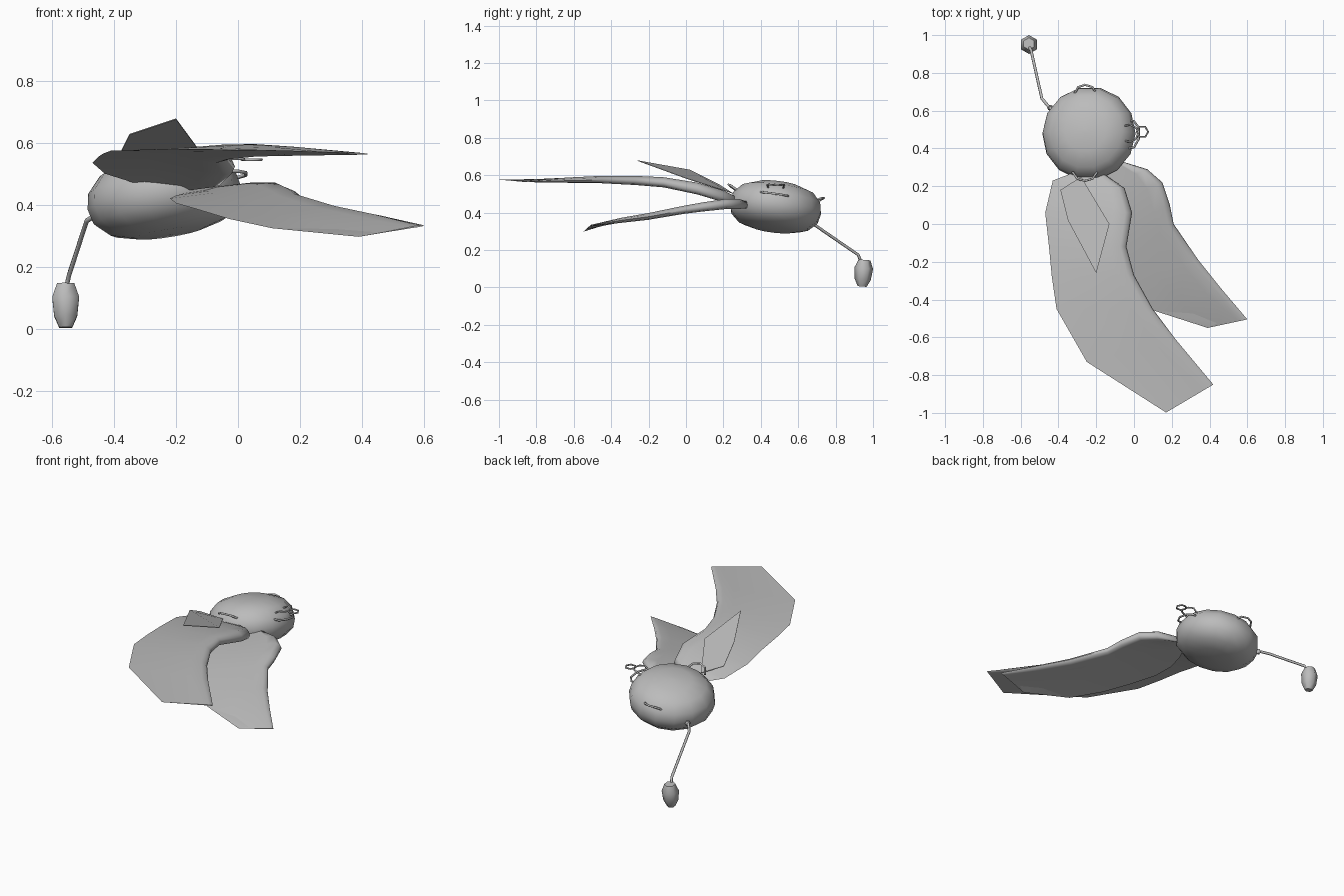
import bpy, bmesh, math
from mathutils import Vector, Matrix

grey = bpy.data.materials.new("light_grey")
grey.diffuse_color = (0.5, 0.5, 0.5, 1)


def finish(name, bm, smooth=60):
    bmesh.ops.recalc_face_normals(bm, faces=bm.faces)
    me = bpy.data.meshes.new(name)
    bm.to_mesh(me)
    bm.free()
    me.materials.append(grey)
    ob = bpy.data.objects.new(name, me)
    bpy.context.collection.objects.link(ob)
    bpy.ops.object.select_all(action='DESELECT')
    ob.select_set(True)
    bpy.context.view_layer.objects.active = ob
    if smooth:
        bpy.ops.object.shade_smooth_by_angle(angle=math.radians(smooth))
    return ob


def skin(bm, rings):
    """Join closed rings of points and cap both ends."""
    vs = [[bm.verts.new(p) for p in r] for r in rings]
    n = len(vs[0])
    for a, b in zip(vs, vs[1:]):
        for i in range(n):
            j = (i + 1) % n
            bm.faces.new((a[i], a[j], b[j], b[i]))
    bm.faces.new(vs[0])
    bm.faces.new(vs[-1])


def lathe(name, profile, n, loc, rot):
    bm = bmesh.new()
    m = Matrix.Translation(loc) @ rot
    skin(bm, [[m @ Vector((r * math.cos(2 * math.pi * k / n),
                           r * math.sin(2 * math.pi * k / n), z))
               for k in range(n)] for r, z in profile])
    return finish(name, bm)


def tube(name, pts, r=0.006, closed=False):
    """Thin wire with six sides through the given points."""
    cu = bpy.data.curves.new(name, 'CURVE')
    cu.dimensions = '3D'
    cu.bevel_depth = r
    cu.bevel_resolution = 1
    cu.use_fill_caps = True
    sp = cu.splines.new('POLY')
    sp.points.add(len(pts) - 1)
    for p, c in zip(sp.points, pts):
        p.co = (*c, 1)
    sp.use_cyclic_u = closed
    cu.materials.append(grey)
    ob = bpy.data.objects.new(name, cu)
    bpy.context.collection.objects.link(ob)


def wing(name, rows):
    """Loft a foil with a round leading edge and a sharp trailing edge."""
    foil = [(0, 0), (0.02, 0.6), (0.08, 1), (0.22, 0.85), (0.6, 0.35), (1, 0.06),
            (0.6, -0.2), (0.22, -0.5), (0.08, -0.8), (0.02, -0.6)]
    bm = bmesh.new()
    skin(bm, [[Vector(a).lerp(Vector(b), t) + Vector((0, 0, h * th))
               for t, h in foil] for a, b, th in rows])
    return finish(name, bm)


# Flattened round body, tilted
tilt = Matrix.Rotation(math.radians(-9), 4, 'Y') @ Matrix.Rotation(math.radians(-7), 4, 'X')
lathe("body", [(0.01, 0.127), (0.11, 0.12), (0.195, 0.09), (0.24, 0.04), (0.25, -0.01),
               (0.238, -0.06), (0.19, -0.105), (0.11, -0.127), (0.01, -0.132)],
      14, (-0.24, 0.48, 0.435), tilt)

# Upper wing, and the lower wing on the other side
wing("upper_wing", [
    ((-0.18, 0.28, 0.46), (-0.30, 0.28, 0.46), 0.02),
    ((-0.05, 0.19, 0.485), (-0.43, 0.23, 0.50), 0.035),
    ((-0.01, 0.06, 0.525), (-0.47, 0.06, 0.535), 0.035),
    ((-0.04, -0.12, 0.56), (-0.45, -0.12, 0.555), 0.03),
    ((0.00, -0.27, 0.57), (-0.435, -0.28, 0.565), 0.027),
    ((0.10, -0.45, 0.575), (-0.41, -0.45, 0.575), 0.022),
    ((0.22, -0.61, 0.572), (-0.25, -0.73, 0.58), 0.016),
    ((0.42, -0.85, 0.565), (0.17, -0.998, 0.576), 0.003)])
wing("lower_wing", [
    ((-0.06, 0.33, 0.44), (-0.16, 0.28, 0.44), 0.02),
    ((0.07, 0.29, 0.445), (-0.20, 0.18, 0.43), 0.03),
    ((0.15, 0.22, 0.445), (-0.22, 0.08, 0.42), 0.03),
    ((0.19, 0.10, 0.43), (-0.20, -0.04, 0.405), 0.027),
    ((0.21, 0.00, 0.415), (-0.13, -0.18, 0.385), 0.024),
    ((0.34, -0.19, 0.38), (-0.03, -0.32, 0.355), 0.02),
    ((0.46, -0.34, 0.36), (0.11, -0.46, 0.325), 0.015),
    ((0.60, -0.505, 0.335), (0.39, -0.55, 0.298), 0.003)])

# Pointed feather standing off the upper wing
bm = bmesh.new()
pts = [(-0.20, -0.26, 0.68), (-0.35, 0.02, 0.63), (-0.39, 0.18, 0.55),
       (-0.28, 0.25, 0.505), (-0.13, 0.00, 0.585)]
skin(bm, [[Vector(p) + Vector((0, 0, d)) for p in pts] for d in (-0.003, 0)])
finish("feather", bm, 0)

# Hanging cord with a barrel bob and its socket
tube("cord", [(-0.43, 0.60, 0.375), (-0.455, 0.625, 0.37), (-0.488, 0.665, 0.35),
              (-0.545, 0.92, 0.175), (-0.553, 0.935, 0.14)], 0.008)
lathe("cord_socket", [(0.008, -0.014), (0.016, 0), (0.008, 0.014)], 8,
      (-0.443, 0.615, 0.37), Matrix.Identity(4))
lathe("bob", [(0.024, -0.073), (0.043, -0.035), (0.05, 0.025), (0.032, 0.07)], 6,
      (-0.556, 0.948, 0.078),
      Matrix.Rotation(math.radians(-5), 4, 'X') @ Matrix.Rotation(math.radians(30), 4, 'Z'))

# Wire loops on the front, back and right of the body
tube("front_loop", [(-0.325, 0.275, 0.515), (-0.30, 0.24, 0.54), (-0.26, 0.228, 0.55),
                    (-0.22, 0.24, 0.545), (-0.195, 0.275, 0.52)])
tube("back_loop", [(-0.315, 0.69, 0.45), (-0.295, 0.725, 0.472), (-0.26, 0.737, 0.478),
                   (-0.22, 0.725, 0.478), (-0.20, 0.69, 0.465)])
tube("right_loop", [(-0.04, 0.40, 0.51), (0.0, 0.405, 0.51), (0.025, 0.45, 0.505),
                    (0.025, 0.51, 0.497), (0.0, 0.545, 0.49), (-0.04, 0.545, 0.49)])
tube("right_ring", [(0.045 + 0.03 * math.cos(k * math.pi / 3),
                     0.488 + 0.03 * math.sin(k * math.pi / 3), 0.547) for k in range(6)],
     0.005, True)
for side, s in (("back", 1), ("front", -1)):
    tube(side + "_prong", [(-0.05, 0.48 + 0.04 * s, 0.53), (-0.02, 0.48 + 0.045 * s, 0.55),
                           (0.01, 0.48 + 0.03 * s, 0.55), (0.02, 0.485 + 0.01 * s, 0.547)], 0.005)
